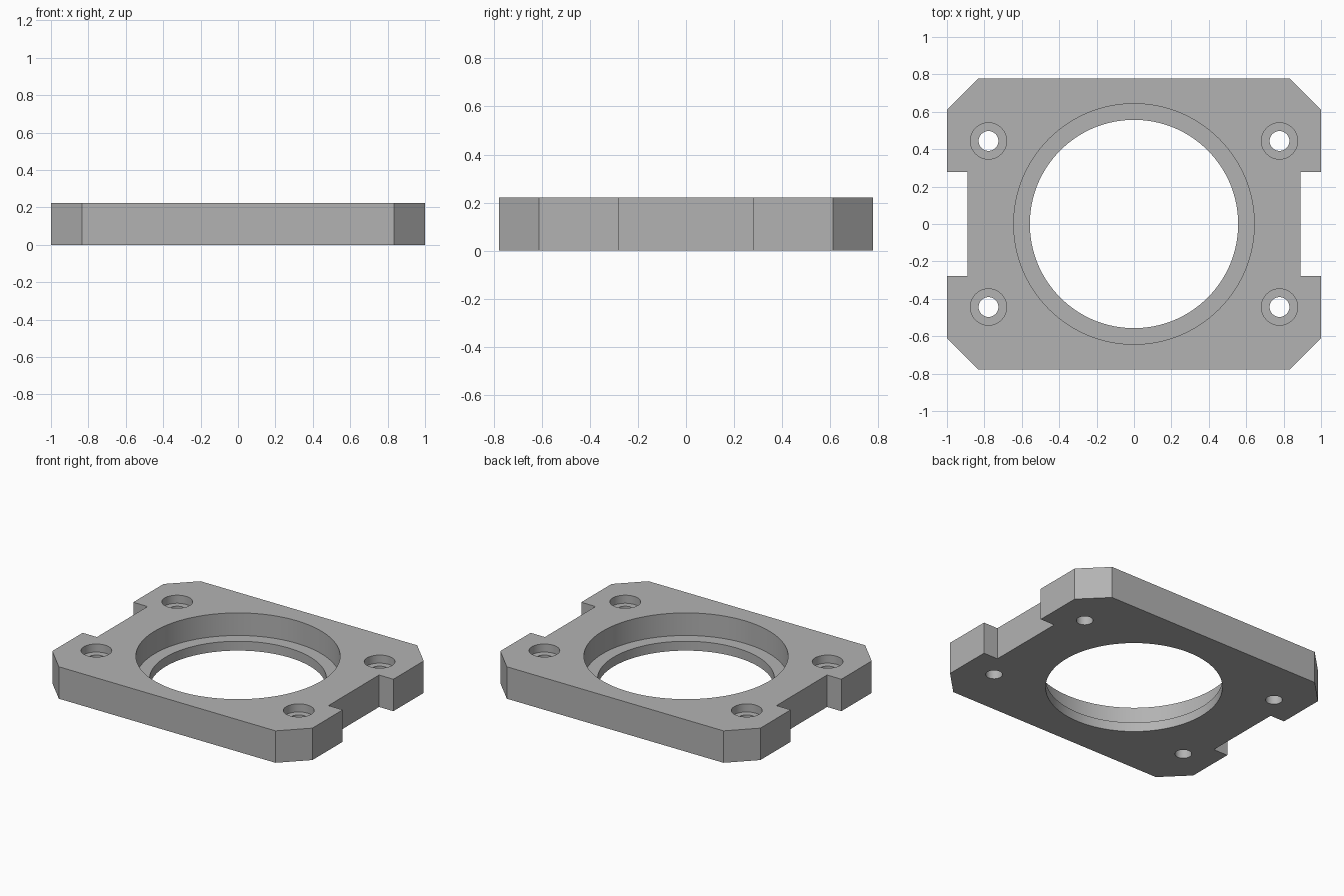
import bpy
import bmesh
import math

if "Cube" in bpy.data.objects:
    bpy.data.objects.remove(bpy.data.objects["Cube"], do_unlink=True)

THICK = 0.222

grey = bpy.data.materials.new("plain grey")
grey.use_nodes = True
colour = (0.45, 0.45, 0.45, 1)
grey.diffuse_color = colour
grey.node_tree.nodes["Principled BSDF"].inputs["Base Color"].default_value = colour

# Plate outline: chamfered corners and a notch in each short side
quarter = [(0.89, 0.278), (1, 0.278), (1, 0.611), (0.833, 0.778)]
outline = quarter + [(-x, y) for x, y in reversed(quarter)]
outline += [(-x, -y) for x, y in outline]

bm = bmesh.new()
base = bm.faces.new([bm.verts.new((x, y, 0)) for x, y in outline])
top = bmesh.ops.extrude_face_region(bm, geom=[base])["geom"]
bmesh.ops.translate(bm, vec=(0, 0, THICK),
                    verts=[v for v in top if isinstance(v, bmesh.types.BMVert)])
bmesh.ops.recalc_face_normals(bm, faces=bm.faces)
mesh = bpy.data.meshes.new("mounting_plate")
bm.to_mesh(mesh)
bm.free()
mesh.materials.append(grey)
plate = bpy.data.objects.new("mounting_plate", mesh)
bpy.context.collection.objects.link(plate)


def drill(x, y, radius, floor, segments):
    """Cut a round hole from above the plate down to the floor height."""
    height = THICK + 0.1 - floor
    bpy.ops.mesh.primitive_cylinder_add(vertices=segments, radius=radius, depth=height,
                                        location=(x, y, floor + height / 2))
    cutter = bpy.context.object
    cutter.hide_render = True
    cutter.data.materials.append(grey)
    cut = plate.modifiers.new("drill", "BOOLEAN")
    cut.operation = "DIFFERENCE"
    cut.solver = "EXACT"
    cut.object = cutter
    bpy.context.view_layer.objects.active = plate
    bpy.ops.object.modifier_apply(modifier=cut.name)
    bpy.data.objects.remove(cutter, do_unlink=True)


# Central opening with a wide recess above a thin ledge
drill(0, 0, 0.643, 0.065, 128)
drill(0, 0, 0.557, -0.1, 128)

# Counterbored screw holes near the corners
for sx in (-1, 1):
    for sy in (-1, 1):
        drill(sx * 0.778, sy * 0.444, 0.097, THICK - 0.056, 48)
        drill(sx * 0.778, sy * 0.444, 0.053, -0.1, 48)

bpy.ops.object.select_all(action="DESELECT")
plate.select_set(True)
bpy.context.view_layer.objects.active = plate
bpy.ops.object.shade_smooth_by_angle(angle=math.radians(30))
